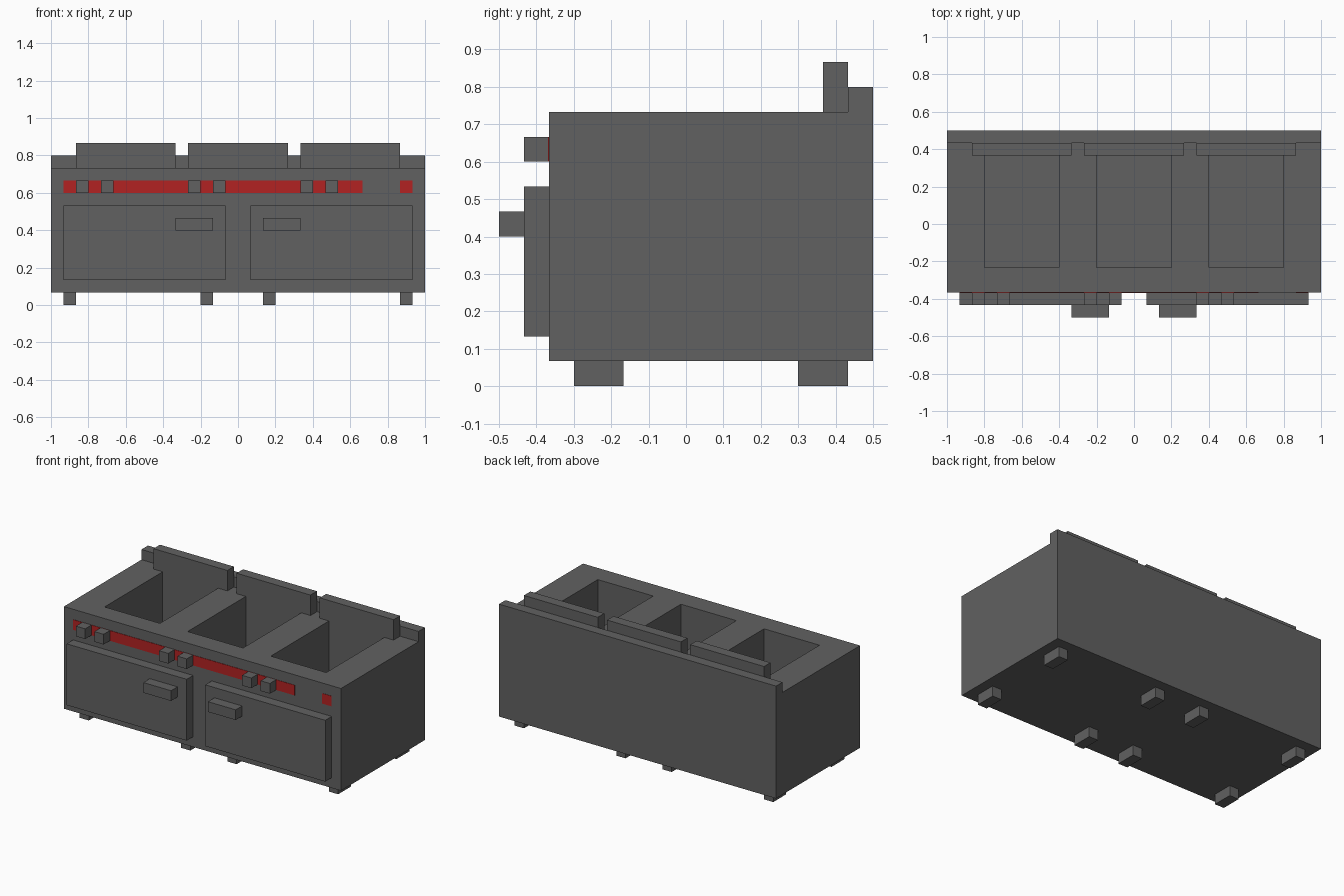
import bpy
import bmesh
from mathutils import Vector

U = 1 / 15  # modelling unit; all dimensions below are in these units

cube = bpy.data.objects.get("Cube")
if cube:
    bpy.data.objects.remove(cube, do_unlink=True)


def material(name, rgb):
    m = bpy.data.materials.new(name)
    m.use_nodes = True
    m.diffuse_color = (*rgb, 1)
    m.node_tree.nodes["Principled BSDF"].inputs["Base Color"].default_value = (*rgb, 1)
    return m


STEEL = material("dark grey steel", (0.12, 0.12, 0.12))
RED = material("indicator red", (0.445, 0.016, 0.016))


def make_object(name, bm, mat):
    bmesh.ops.recalc_face_normals(bm, faces=bm.faces)
    mesh = bpy.data.meshes.new(name)
    bm.to_mesh(mesh)
    bm.free()
    mesh.materials.append(mat)
    obj = bpy.data.objects.new(name, mesh)
    bpy.context.collection.objects.link(obj)
    return obj


def box(name, x, y, z, mat=STEEL):
    """Box from (min, max) ranges in units."""
    bm = bmesh.new()
    bmesh.ops.create_cube(bm, size=1)
    for v in bm.verts:
        v.co = Vector([(r[1] if c > 0 else r[0]) * U for c, r in zip(v.co, (x, y, z))])
    return make_object(name, bm, mat)


# Cabinet with the raised rear ledge: side profile (y, z) extruded along x
profile = [(-5.5, 1), (7.5, 1), (7.5, 12), (6.5, 12), (6.5, 11), (-5.5, 11)]
bm = bmesh.new()
side = bm.faces.new([bm.verts.new((-15 * U, y * U, z * U)) for y, z in profile])
ext = bmesh.ops.extrude_face_region(bm, geom=[side])["geom"]
bmesh.ops.translate(bm, vec=(30 * U, 0, 0),
                    verts=[g for g in ext if isinstance(g, bmesh.types.BMVert)])
# the starting profile face must close the left end
if not side.is_valid:
    bmesh.ops.holes_fill(bm, edges=bm.edges)
cabinet = make_object("cabinet", bm, STEEL)

# Three deep wells cut into the top
for i, cx in enumerate((-9, 0, 9)):
    cutter = box("well_cutter", (cx - 3, cx + 3), (-3.5, 5.5), (3, 13))
    cutter.hide_render = True
    mod = cabinet.modifiers.new("well", "BOOLEAN")
    mod.operation = "DIFFERENCE"
    mod.solver = "EXACT"
    mod.object = cutter
    bpy.context.view_layer.objects.active = cabinet
    bpy.ops.object.modifier_apply(modifier=mod.name)
    bpy.data.objects.remove(cutter, do_unlink=True)

    # Upright lid behind each well
    box(f"lid_{i + 1}", (cx * 17 / 18 - 4, cx * 17 / 18 + 4) if cx == 0 else (cx - 4, cx + 4),
        (5.5, 6.5), (11, 13))

# Doors and handles, mirrored about the centre
for sign, label in ((-1, "right"), (1, "left")):
    def span(a, b):
        return tuple(sorted((sign * a, sign * b)))
    box(f"door_{label}", span(1, 14), (-6.5, -5.5), (2, 8))
    box(f"door_handle_{label}", span(2, 5), (-7.5, -6.5), (6, 7))

    # Feet in a front and a rear row
    for place, x0 in (("inner", 2), ("outer", 13)):
        for row, y0 in (("front", -4.5), ("rear", 4.5)):
            box(f"foot_{row}_{label}_{place}", span(x0, x0 + 1), (y0, y0 + 2), (0, 1))

# Control strip and indicator lamp as thin plates
box("control_strip", (-14, 10), (-5.54, -5.5), (9, 10), RED)
box("indicator_lamp", (13, 14), (-5.54, -5.5), (9, 10), RED)

# Control knobs in three pairs
for i, x0 in enumerate((-13, -11, -4, -2, 5, 7)):
    box(f"knob_{i + 1}", (x0, x0 + 1), (-6.5, -5.5), (9, 10))
